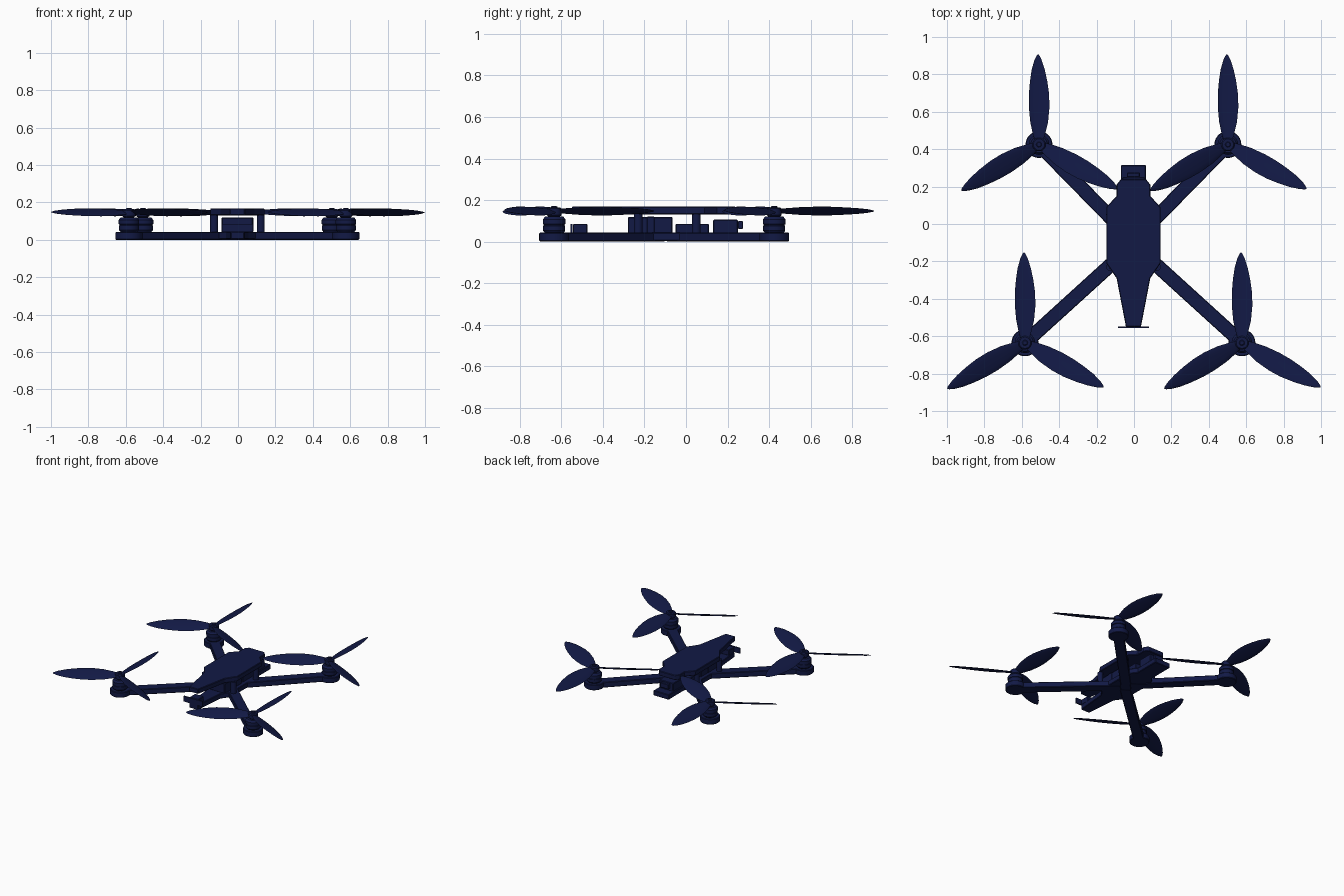
import bpy, bmesh
from math import sin, cos, pi, radians, hypot, atan2
from mathutils import Matrix, Vector

if "Cube" in bpy.data.objects:
    bpy.data.objects.remove(bpy.data.objects["Cube"])

navy = bpy.data.materials.new("navy")
navy.diffuse_color = (0.006, 0.01, 0.06, 1)
navy.use_nodes = True
navy.node_tree.nodes["Principled BSDF"].inputs["Base Color"].default_value = navy.diffuse_color
CX = -0.003  # body centre line


def finish(name, bm, smooth=False):
    bmesh.ops.recalc_face_normals(bm, faces=bm.faces)
    me = bpy.data.meshes.new(name)
    bm.to_mesh(me)
    bm.free()
    ob = bpy.data.objects.new(name, me)
    bpy.context.collection.objects.link(ob)
    me.materials.append(navy)
    if smooth:
        bpy.context.view_layer.objects.active = ob
        ob.select_set(True)
        bpy.ops.object.shade_smooth_by_angle(angle=radians(35))
        ob.select_set(False)
    return ob


def prism(name, pts, z0, z1, bevel=0.004):
    bm = bmesh.new()
    f = bm.faces.new([bm.verts.new((x, y, z0)) for x, y in pts])
    r = bmesh.ops.extrude_face_region(bm, geom=[f])
    bmesh.ops.translate(bm, vec=(0, 0, z1 - z0),
                        verts=[g for g in r["geom"] if isinstance(g, bmesh.types.BMVert)])
    ob = finish(name, bm)
    if bevel:
        m = ob.modifiers.new("edge", 'BEVEL')
        m.width = bevel
        m.limit_method = 'ANGLE'
        m.angle_limit = radians(50)
    return ob


def mirrored(half):
    return [(CX + x, y) for x, y in half] + [(CX - x, y) for x, y in reversed(half)]


def box(name, hw, y0, y1, z0, z1, bevel=0.004):
    return prism(name, mirrored([(hw, y0), (hw, y1)]), z0, z1, bevel)


def lathe(name, x, y, profile, n=28):
    bm = bmesh.new()
    rings = [[bm.verts.new((x + r * cos(2 * pi * i / n), y + r * sin(2 * pi * i / n), z))
              for i in range(n)] for r, z in profile]
    for a, b in zip(rings, rings[1:]):
        for i in range(n):
            bm.faces.new((a[i], a[(i + 1) % n], b[(i + 1) % n], b[i]))
    bm.faces.new(rings[0])
    bm.faces.new(rings[-1])
    return finish(name, bm, True)


# radius, chord, sideways sweep
BLADE = [(.02, .045, 0), (.06, .068, 0), (.12, .095, -.001), (.20, .11, -.001), (.27, .108, 0),
         (.34, .092, .002), (.40, .070, .004), (.45, .040, .005), (.475, .016, .005), (.482, .004, .005)]


def propeller(name, x, y):
    bm = bmesh.new()
    n, pitch = 12, radians(-21)
    for k in range(3):
        turn = Matrix.Translation((x, y, .147)) @ Matrix.Rotation(radians(90 + 120 * k), 4, 'Z')
        rings = []
        for r, c, s in BLADE:
            ring = []
            for i in range(n):
                a = 2 * pi * i / n
                u, v = c / cos(pitch) / 2 * cos(a), min(.005, c * .12) * sin(a)
                ring.append(bm.verts.new(turn @ Vector((
                    r, s + u * cos(pitch) - v * sin(pitch), u * sin(pitch) + v * cos(pitch)))))
            rings.append(ring)
        for a, b in zip(rings, rings[1:]):
            for i in range(n):
                bm.faces.new((a[i], a[(i + 1) % n], b[(i + 1) % n], b[i]))
        bm.faces.new(rings[0])
        bm.faces.new(rings[-1])
    return finish(name, bm, True)


# frame plates
prism("base_plate", mirrored([(.067, .315), (.067, .12), (.11, .06), (.11, -.23), (.06, -.30), (.037, -.55)]),
      0.003, .043)
prism("top_plate", mirrored([(.067, .24), (.09, .21), (.09, .15), (.145, .09), (.145, -.21),
                             (.09, -.29), (.04, -.55)]), .13, .168)

# arms with motors, propellers and spacer posts
for label, mx, my, px, py in (("front", .58, -.635, .125, -.23), ("rear", .505, .425, .125, .05)):
    for side, s in (("left", -1), ("right", 1)):
        tag = f"{label}_{side}"
        x = CX + s * mx
        ax, ay = CX + s * .02, py + (-.1 - py) * .8
        d = Vector((x - ax, my - ay)).normalized() * .038
        prism("arm_" + tag, [(ax - d.y, ay + d.x), (ax + d.y, ay - d.x),
                             (x + d.y, my - d.x), (x - d.y, my + d.x)], 0, .043)
        lathe("motor_mount_" + tag, x, my, [(.068, 0), (.072, .004), (.072, .039), (.068, .043)])
        lathe("motor_" + tag, x, my, [(.044, .04), (.053, .052), (.053, .076), (.050, .078), (.050, .082),
                                      (.055, .084), (.055, .106), (.044, .12)])
        lathe("propeller_hub_" + tag, x, my, [(.025, .118), (.036, .128), (.036, .158), (.030, .164)])
        lathe("propeller_nut_" + tag, x, my, [(.015, .16), (.015, .168), (.011, .171)], 12)
        propeller("propeller_" + tag, x, my)
        lathe("post_" + tag, CX + s * px, py, [(.021, .04), (.021, .132)], 16)

# electronics between the plates
box("battery", .083, -.28, -.065, .04, .118)
box("battery_strap", .085, -.19, -.15, .04, .12)
box("flight_board", .08, -.05, .11, .04, .085)
box("receiver", .06, .13, .25, .04, .105)
box("receiver_plug", .035, .25, .275, .06, .1)
box("camera", .038, -.545, -.475, .04, .085)
box("camera_face", .083, -.557, -.547, .043, .085, 0)
